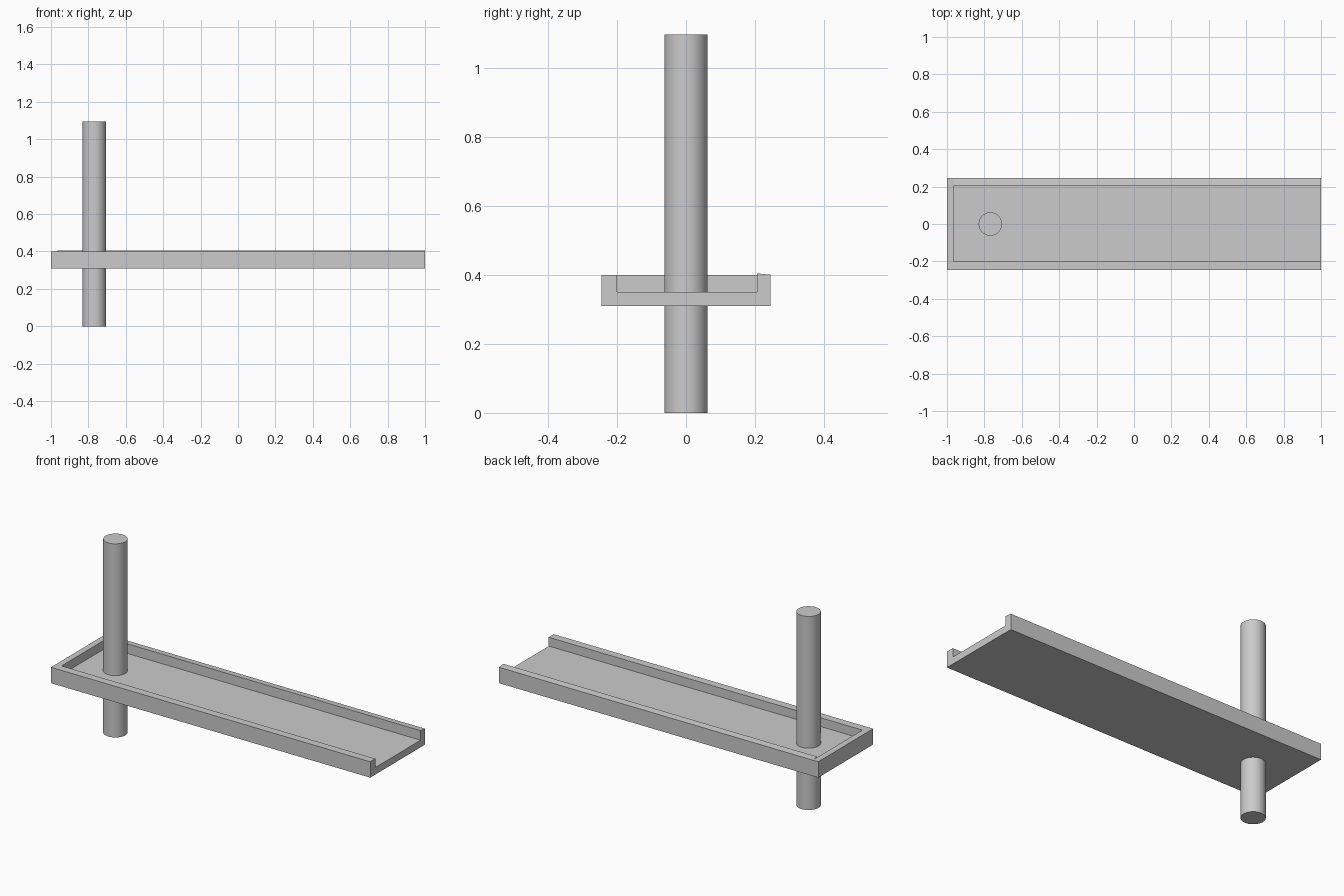
import bpy, bmesh

if "Cube" in bpy.data.objects:
    bpy.data.objects.remove(bpy.data.objects["Cube"])


def prism(name, profile, x0, x1):
    """Extrude a (y, z) profile along x."""
    bm = bmesh.new()
    face = bm.faces.new([bm.verts.new((x0, y, z)) for y, z in profile])
    ext = bmesh.ops.extrude_face_region(bm, geom=[face])
    moved = [g for g in ext["geom"] if isinstance(g, bmesh.types.BMVert)]
    bmesh.ops.translate(bm, verts=moved, vec=(x1 - x0, 0, 0))
    bmesh.ops.recalc_face_normals(bm, faces=bm.faces)
    mesh = bpy.data.meshes.new(name)
    bm.to_mesh(mesh)
    bm.free()
    obj = bpy.data.objects.new(name, mesh)
    bpy.context.collection.objects.link(obj)
    return obj


def rect(y0, y1, z0, z1):
    return [(y0, z0), (y1, z0), (y1, z1), (y0, z1)]


W, IN = 0.245, 0.20          # half width outside / inside the rails
BOTTOM, FLOOR, TOP = 0.31, 0.35, 0.40
END = -0.965                 # inner face of the closed end

# Tray floor, open at the +x end
prism("tray_floor", rect(-W, W, BOTTOM, FLOOR), END, 1)

# Closed end wall
prism("end_wall", rect(-W, W, BOTTOM, TOP), -1, END)

# Side rails, the back one with a slightly raised inner edge
prism("front_rail", rect(-W, -IN, FLOOR, TOP), END, 1)
prism("back_rail", [(IN + 0.005, FLOOR), (W, FLOOR), (W, TOP), (IN + 0.005, TOP + 0.004)], END, 1)

# Round post passing through the tray
HEIGHT = 1.096
bpy.ops.mesh.primitive_cylinder_add(vertices=48, radius=0.0625, depth=HEIGHT,
                                    location=(-0.768, 0, HEIGHT / 2))
bpy.context.object.name = "post"
bpy.ops.object.shade_smooth_by_angle()
